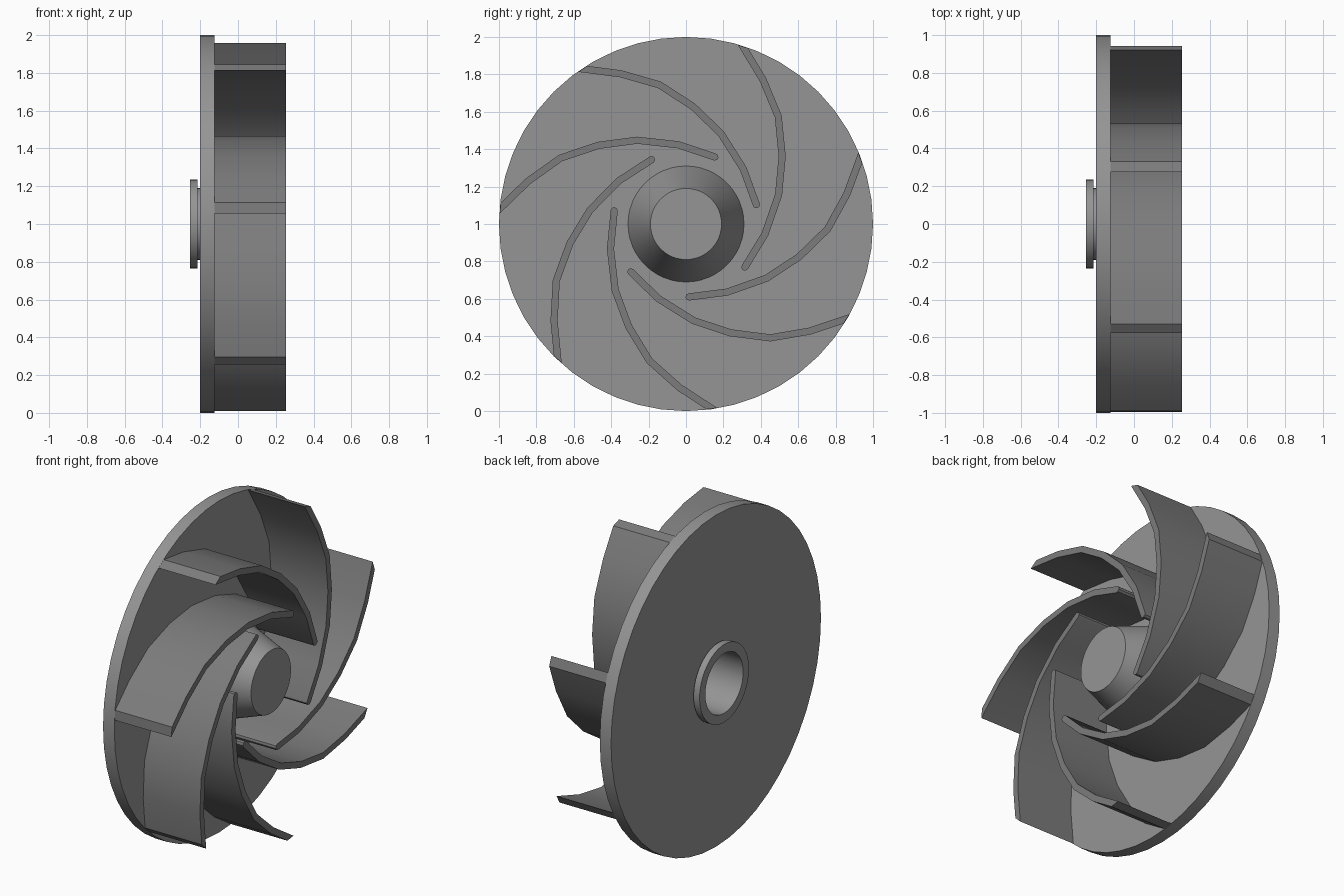
import bpy, bmesh, math
from mathutils import Vector

if "Cube" in bpy.data.objects:
    bpy.data.objects.remove(bpy.data.objects["Cube"])

SIDES = 48
BLADES = 7
CZ = 1.0


def material(name, v):
    m = bpy.data.materials.new(name)
    m.diffuse_color = (v, v, v, 1)
    m.use_nodes = True
    m.node_tree.nodes["Principled BSDF"].inputs["Base Color"].default_value = m.diffuse_color
    return m


DISC_GREY = material("disc_grey", 0.30)
BLADE_GREY = material("blade_grey", 0.20)


def finish(name, bm, mat, angle=30):
    bmesh.ops.recalc_face_normals(bm, faces=bm.faces)
    me = bpy.data.meshes.new(name)
    bm.to_mesh(me)
    bm.free()
    me.materials.append(mat)
    ob = bpy.data.objects.new(name, me)
    bpy.context.collection.objects.link(ob)
    ob.location.z = CZ
    bpy.ops.object.select_all(action='DESELECT')
    ob.select_set(True)
    bpy.context.view_layer.objects.active = ob
    bpy.ops.object.shade_smooth_by_angle(angle=math.radians(angle))
    return ob


def lathe(name, profile, closed=False):
    """Revolve (x, radius) points around the x axis."""
    bm = bmesh.new()
    rings = []
    for x, r in profile:
        if r == 0:
            rings.append([bm.verts.new((x, 0, 0))] * SIDES)
        else:
            rings.append([bm.verts.new((x, r * math.cos(a), r * math.sin(a)))
                          for a in (2 * math.pi * i / SIDES for i in range(SIDES))])
    pairs = list(zip(rings, rings[1:]))
    if closed:
        pairs.append((rings[-1], rings[0]))
    for a, b in pairs:
        for i in range(SIDES):
            j = (i + 1) % SIDES
            bm.faces.new(list(dict.fromkeys((a[i], a[j], b[j], b[i]))))
    bmesh.ops.dissolve_limit(bm, angle_limit=0.001, verts=bm.verts, edges=bm.edges)
    return finish(name, bm, DISC_GREY)


# Back disc with conical hub and blind shaft bore
lathe("disc_and_hub", [(0.21, 0), (0.21, 0.18), (-0.2, 0.18), (-0.2, 1.0),
                       (-0.125, 1.0), (-0.125, 0.31), (0.22, 0.19), (0.22, 0)])

# Stepped collar behind the disc
lathe("rear_collar", [(-0.2, 0.18), (-0.255, 0.18), (-0.255, 0.235),
                      (-0.215, 0.235), (-0.215, 0.19), (-0.2, 0.19)], closed=True)

# Curved blade outline in the disc plane (y, z)
PATH = [Vector(p) for p in ((0.016, -0.39), (0.22, -0.364), (0.43, -0.29),
        (0.604, -0.176), (0.757, -0.027), (0.86, 0.16), (0.93, 0.35))]
HALF = 0.019


def to_rim(p, d):
    """Slide a point along d until it meets the rim circle."""
    b = p.dot(d)
    return p + d * (-b + math.sqrt(b * b - p.dot(p) + 0.994))


def blade_outline():
    left, right = [], []
    for i, p in enumerate(PATH):
        d = (PATH[min(i + 1, 6)] - PATH[max(i - 1, 0)]).normalized()
        n = Vector((-d.y, d.x)) * HALF
        l, r = p + n, p - n
        if i == 6:
            l, r = to_rim(l, d), to_rim(r, d)
        left.append(l)
        right.append(r)
    # rounded inner tip
    d = (PATH[1] - PATH[0]).normalized()
    n = Vector((-d.y, d.x))
    tip = [PATH[0] + HALF * (n * math.cos(t) - d * math.sin(t))
           for t in (math.pi * k / 4 for k in (3, 2, 1))]
    return left + right[::-1] + tip


outline = blade_outline()
for k in range(BLADES):
    a = 2 * math.pi * k / BLADES
    c, s = math.cos(a), math.sin(a)
    bm = bmesh.new()
    base = bm.faces.new([bm.verts.new((-0.13, p.x * c - p.y * s, p.x * s + p.y * c))
                         for p in outline])
    ext = bmesh.ops.extrude_face_region(bm, geom=[base], use_keep_orig=True)
    top = [v for v in ext["geom"] if isinstance(v, bmesh.types.BMVert)]
    bmesh.ops.translate(bm, verts=top, vec=(0.383, 0, 0))
    # the first cap is kept by the extrusion, so both ends are closed
    finish(f"blade_{k + 1}", bm, BLADE_GREY)
